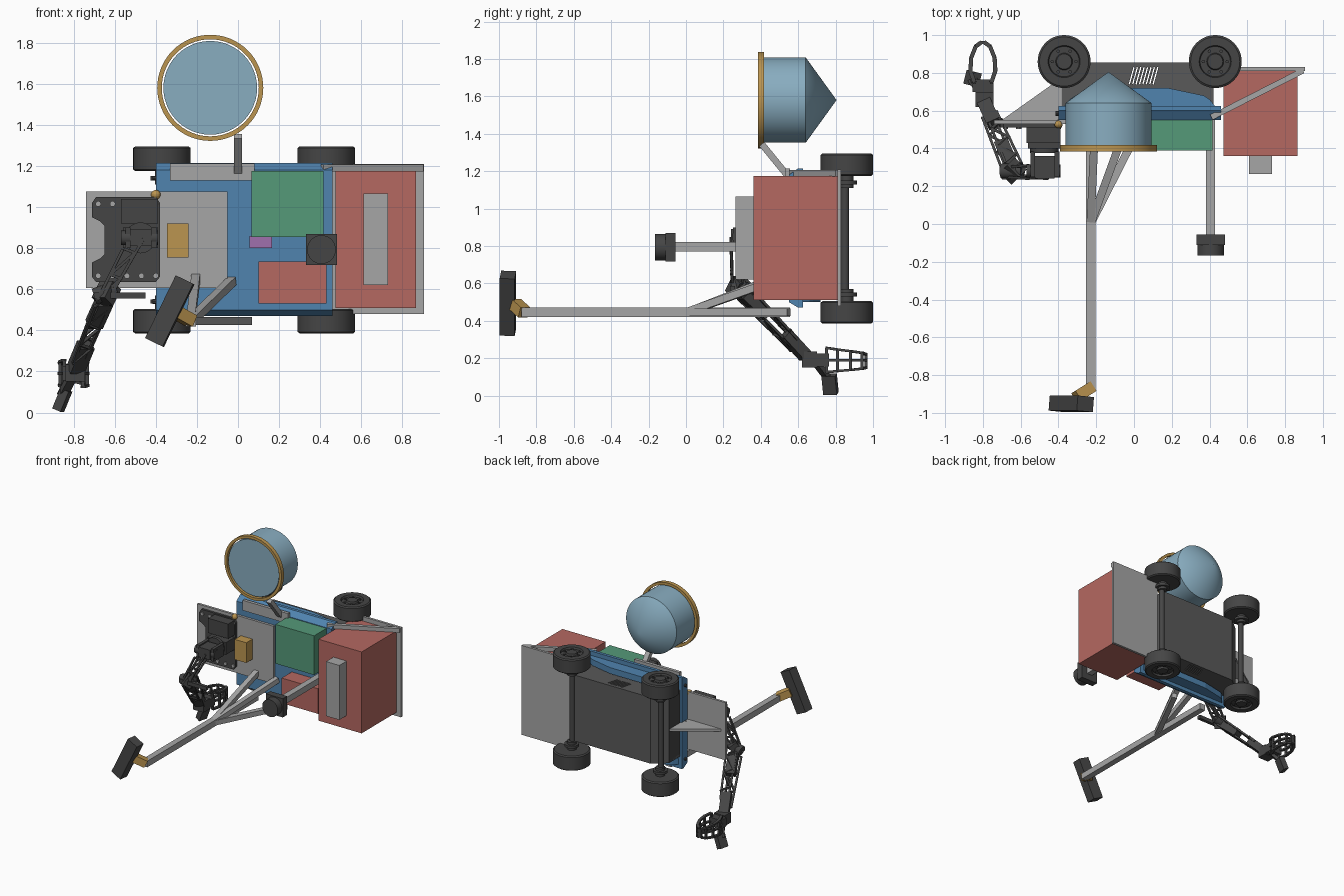
import bpy, bmesh, math
from mathutils import Vector, Matrix

if "Cube" in bpy.data.objects:
    bpy.data.objects.remove(bpy.data.objects["Cube"])

def mat(name, c):
    m = bpy.data.materials.new(name)
    m.diffuse_color = (*c, 1)
    m.use_nodes = True
    m.node_tree.nodes["Principled BSDF"].inputs["Base Color"].default_value = m.diffuse_color
    return m

BLUE = mat("blue", (.08, .23, .43)); RED = mat("red", (.46, .14, .12))
GREEN = mat("green", (.09, .32, .19)); GOLD = mat("gold", (.50, .30, .08))
DISH = mat("pale_blue", (.25, .42, .53)); DARK = mat("dark", (.06, .06, .06))
PURPLE = mat("purple", (.35, .16, .42)); GREY = mat("grey", (.38, .38, .38))
BODY = mat("body_grey", (.10, .10, .10))

def finish(name, bm, m):
    bmesh.ops.recalc_face_normals(bm, faces=bm.faces)
    me = bpy.data.meshes.new(name)
    bm.to_mesh(me); bm.free()
    ob = bpy.data.objects.new(name, me)
    bpy.context.collection.objects.link(ob)
    me.materials.append(m)
    return ob

def add_box(bm, mtx, size):
    bmesh.ops.create_cube(bm, size=1, matrix=mtx @ Matrix.Diagonal((*size, 1)))

def box(name, x, y, z, m):
    bm = bmesh.new()
    c = [(a[0] + a[1]) / 2 for a in (x, y, z)]
    add_box(bm, Matrix.Translation(c), [a[1] - a[0] for a in (x, y, z)])
    return finish(name, bm, m)

def add_beam(bm, a, b, w, h):
    a, b = Vector(a), Vector(b)
    q = (b - a).to_track_quat('Y', 'Z').to_matrix().to_4x4()
    add_box(bm, Matrix.Translation((a + b) / 2) @ q, (w, (b - a).length, h))

def beams(name, pairs, w, h, m):
    bm = bmesh.new()
    for a, b in pairs:
        add_beam(bm, a, b, w, h)
    return finish(name, bm, m)

def prism(name, pts, lo, hi, axis, m):
    # profile in xy extruded along z, or profile in yz extruded along x
    bm = bmesh.new()
    P = (lambda p, t: (p[0], p[1], t)) if axis == 'z' else (lambda p, t: (t, p[0], p[1]))
    f = bm.faces.new([bm.verts.new(P(p, lo)) for p in pts])
    r = bmesh.ops.extrude_face_region(bm, geom=[f])
    bmesh.ops.translate(bm, vec=P((0, 0), hi - lo),
                        verts=[v for v in r['geom'] if isinstance(v, bmesh.types.BMVert)])
    return finish(name, bm, m)

def lathe(name, prof, centre, axis, m, n=48, closed=False):
    # profile of (radius, height along axis)
    bm = bmesh.new()
    q = Vector(axis).to_track_quat('Z', 'Y').to_matrix().to_4x4()
    M = Matrix.Translation(centre) @ q
    rings = []
    for r, h in prof:
        k = 1 if r == 0 else n
        rings.append([bm.verts.new(M @ Vector((r * math.cos(t * math.tau / n), r * math.sin(t * math.tau / n), h)))
                      for t in range(k)])
    for a, b in zip(rings, rings[1:] + ([rings[0]] if closed else [])):
        for i in range(n):
            j = (i + 1) % n
            vs = [a[i % len(a)], a[j % len(a)], b[j % len(b)], b[i % len(b)]]
            bm.faces.new(list(dict.fromkeys(vs)))
    ob = finish(name, bm, m)
    for o in bpy.context.selected_objects:
        o.select_set(False)
    bpy.context.view_layer.objects.active = ob
    ob.select_set(True)
    bpy.ops.object.shade_smooth_by_angle(angle=math.radians(30))
    return ob

def cyl(name, r, a, b, m, n=24):
    a, b = Vector(a), Vector(b)
    L = (b - a).length
    return lathe(name, [(0, 0), (r, 0), (r, L), (0, L)], a, b - a, m, n)

# Wheels with recessed hubs, bolts and stub axles
for x in (-.37, .43):
    for s in (1, -1):
        z0 = .84 + s * .335
        lathe("wheel", [(0, .0), (.13, 0), (.14, .008), (.14, .112), (.13, .12), (.085, .12),
                        (.08, .105), (.045, .105), (.04, .12), (0, .12)], (x, .86, z0), (0, 0, s), DARK)
        cyl("axle_stub", .035, (x, .86, .84 + s * .27), (x, .86, z0), DARK)
        cyl("axle_flange", .055, (x, .86, .84 + s * .29), (x, .86, .84 + s * .31), DARK)
        for k in range(6):
            t = k * math.tau / 6
            p = (x + .063 * math.cos(t), .86 + .063 * math.sin(t))
            cyl("wheel_bolt", .009, (*p, z0 + s * .10), (*p, z0 + s * .114), DARK, 8)
    cyl("axle", .022, (x, .85, .56), (x, .85, 1.12), DARK)

# Hollow chassis with slotted side plates
bm = bmesh.new()
for k in range(8):
    x = -.025 + k * .018
    add_beam(bm, (x, .74, .84), (x + .025, .83, .84), .007, 1)
slots = finish("slot_cutter", bm, BODY)
slots.hide_render = True
slots.hide_viewport = True
side = [(-.385, .6), (-.385, .77), (-.28, .855), (.41, .855), (.42, .845), (.42, .6)]
for z in (.57, 1.09):
    p = prism("chassis_side", side, z, z + .02, 'z', BODY)
    mod = p.modifiers.new("slots", 'BOOLEAN')
    mod.object = slots
    mod.solver = 'EXACT'
box("chassis_belly", (-.28, .41), (.835, .855), (.575, 1.105), BODY)
box("chassis_rear_end", (.40, .42), (.6, .85), (.575, 1.105), BODY)
box("chassis_front_end", (-.385, -.365), (.6, .77), (.575, 1.105), DARK)
prism("chassis_front_slope", [(-.385, .77), (-.28, .855), (-.28, .835), (-.37, .76)], .575, 1.105, 'z', BODY)

# Blue deck with chamfered edges and flared side skirts
prism("deck", [(.55, .5), (.55, 1.18), (.6, 1.215), (.625, 1.215), (.625, .47), (.6, .47)], -.40, .46, 'x', BLUE)
hump = [(-.38, .61), (.44, .61), (.4, .66), (.37, .68), (.18, .72), (-.12, .72), (-.31, .68), (-.34, .66)]
for z in (.50, 1.13):
    prism("deck_skirt", hump, z, z + .05, 'z', BLUE)
for z in (.54, .84, 1.14):
    cyl("deck_bolt", .012, (-.415, .585, z), (-.40, .585, z), DARK, 10)

# Deck equipment
box("green_box", (.065, .415), (.39, .55), (.855, 1.175), GREEN)
box("small_red_box", (.10, .43), (.42, .55), (.53, .735), RED)
box("purple_box", (.055, .165), (.50, .55), (.80, .86), PURPLE)
box("gold_box", (-.345, -.24), (.45, .53), (.755, .92), GOLD)
box("side_rail", (-.33, .08), (.53, .556), (1.13, 1.213), GREY)

# Rear cargo box on its carrier plate
box("carrier_plate", (.46, .905), (.81, .83), (.48, 1.21), GREY)
box("cargo_box", (.475, .865), (.36, .81), (.51, 1.175), RED)
box("cargo_lid_unit", (.61, .73), (.265, .36), (.62, 1.065), GREY)
beams("carrier_strut", [((.41, .565, 1.19), (.895, .812, 1.19))], .03, .035, GREY)

# Camera mast
box("camera_mast", (.38, .43), (-.06, .55), (.77, .82), GREY)
box("camera_base", (.33, .482), (-.11, -.055), (.717, .87), DARK)
cyl("camera_head", .07, (.406, -.11, .793), (.406, -.167, .793), DARK, 32)

# Drum antenna with cone back and gold rim
C = (-.135, 0, 1.58)
lathe("antenna_drum", [(0, .395), (.228, .395), (.228, .64), (0, .805)], C, (0, 1, 0), DISH)
lathe("antenna_rim", [(.236, .385), (.258, .385), (.258, .418), (.236, .418)], C, (0, 1, 0), GOLD, 64, True)
beams("antenna_strut", [((0, .405, 1.345), (0, .56, 1.155))], .04, .035, GREY)

# Boom with three braces and tilted sensor head
J = (-.23, 0, .445)
box("boom", (-.255, -.205), (-.88, .555), (.42, .47), GREY)
beams("boom_brace", [(J, (-.205, .55, .66)), (J, (-.03, .55, .64)), (J, (.05, .55, .445))], .042, .04, GREY)
beams("boom_joint", [((-.225, -.865, .445), (-.305, -.915, .49))], .06, .06, GOLD)
bm = bmesh.new()
add_box(bm, Matrix.Translation((-.332, -.952, .493)) @ Matrix.Rotation(math.radians(26), 4, 'Y')
        @ Matrix.Rotation(math.radians(-5), 4, 'Z'), (.095, .08, .34))
finish("sensor_head", bm, DARK)

# Front shelf, gusset and pivot
box("front_shelf", (-.74, -.05), (.53, .55), (.605, 1.075), GREY)
prism("shelf_gusset", [(-.70, .55), (-.39, .55), (-.39, .77)], .83, .85, 'z', GREY)
bpy.ops.mesh.primitive_uv_sphere_add(segments=16, ring_count=10, radius=.023, location=(-.40, .53, 1.06))
bpy.context.object.name = "gold_knob"
bpy.context.object.data.materials.append(GOLD)

# Arm mounting plate and turntable
prof = [(-.71, .66), (-.69, .635), (-.40, .635), (-.38, .66), (-.38, 1.02), (-.40, 1.05), (-.69, 1.05),
        (-.71, 1.02), (-.71, .95), (-.67, .93), (-.65, .91), (-.65, .77), (-.67, .75), (-.71, .73)]
plate = prism("arm_plate", [(x, -z) for x, z in prof], .512, .53, 'z', DARK)
plate.data.transform(Matrix(((1, 0, 0, 0), (0, 0, 1, 0), (0, -1, 0, 0), (0, 0, 0, 1))))
for x in (-.68, -.61, -.54, -.47, -.40):
    for z in (.665, 1.015):
        cyl("plate_bolt", .014, (x, .513, z), (x, .503, z), GREY, 10)
box("arm_base_servo", (-.56, -.39), (.40, .512), (.80, .90), DARK)
box("arm_base_block", (-.57, -.39), (.43, .512), (.92, 1.04), DARK)
cyl("arm_turntable", .075, (-.475, .40, .85), (-.475, .375, .85), DARK, 32)
for x in (-.548, -.42):
    box("shoulder_bracket", (x, x + .025), (.25, .385), (.80, .90), DARK)
box("shoulder_servo", (-.525, -.42), (.24, .36), (.81, .89), DARK)
cyl("shoulder_pin", .035, (-.57, .28, .85), (-.39, .28, .85), DARK)

# Lattice arm links
def truss(name, a, b, u, v, n=4):
    # four rails around a centre line, with zigzag webs on two faces
    a, b, u, v = Vector(a), Vector(b), Vector(u), Vector(v)
    pairs = [(a + s * u + t * v, b + (s * u + t * v) * .75) for s in (1, -1) for t in (1, -1)]
    for t in (1, -1):
        for k in range(n):
            s = 1 if k % 2 else -1
            pairs.append((a.lerp(b, k / n) + s * u * .9 + t * v * .9, a.lerp(b, (k + 1) / n) - s * u * .8 + t * v * .8))
    beams(name, pairs, .014, .014, DARK)

truss("upper_arm", (-.51, .275, .82), (-.645, .275, .57), (.05, 0, .025), (0, .035, 0))
beams("elbow_servo", [((-.66, .26, .54), (-.62, .30, .62))], .09, .07, DARK)
box("elbow_bracket", (-.70, -.45), (.235, .262), (.555, .585), DARK)
truss("forearm", (-.645, .30, .56), (-.765, .58, .27), (.042, 0, .016), (.008, .022, .024), 6)
beams("forearm_servo", [((-.65, .31, .54), (-.70, .43, .43)), ((-.74, .53, .33), (-.79, .64, .21))], .075, .06, DARK)
cyl("elbow_pin", .04, (-.70, .28, .565), (-.59, .28, .60), DARK)

# Wrist, gripper and wrist sensor
box("wrist_servo", (-.84, -.745), (.62, .70), (.15, .235), DARK)
box("gripper_base", (-.855, -.745), (.70, .765), (.155, .225), DARK)
for s in (1, -1):
    path = [(.045, .75), (.066, .81), (.062, .88), (.038, .94), (.008, .962)]
    for z0, z1 in ((.255, .22), (.19, .19), (.125, .15)):
        pts = [(-.80 + s * x, y, z0 + (z1 - z0) * i / 4) for i, (x, y) in enumerate(path)]
        beams("gripper_finger", list(zip(pts, pts[1:])), .022, .013, DARK)
    beams("gripper_web", [((-.80 + s * x, y, .255 - .009 * i), (-.80 + s * x, y, .125 + .006 * i))
                          for i, (x, y) in enumerate(path)], .016, .016, DARK)
beams("sensor_bracket", [((-.81, .70, .17), (-.855, .765, .085))], .05, .025, DARK)
beams("wrist_sensor", [((-.835, .765, .11), (-.875, .775, .012))], .075, .045, DARK)
